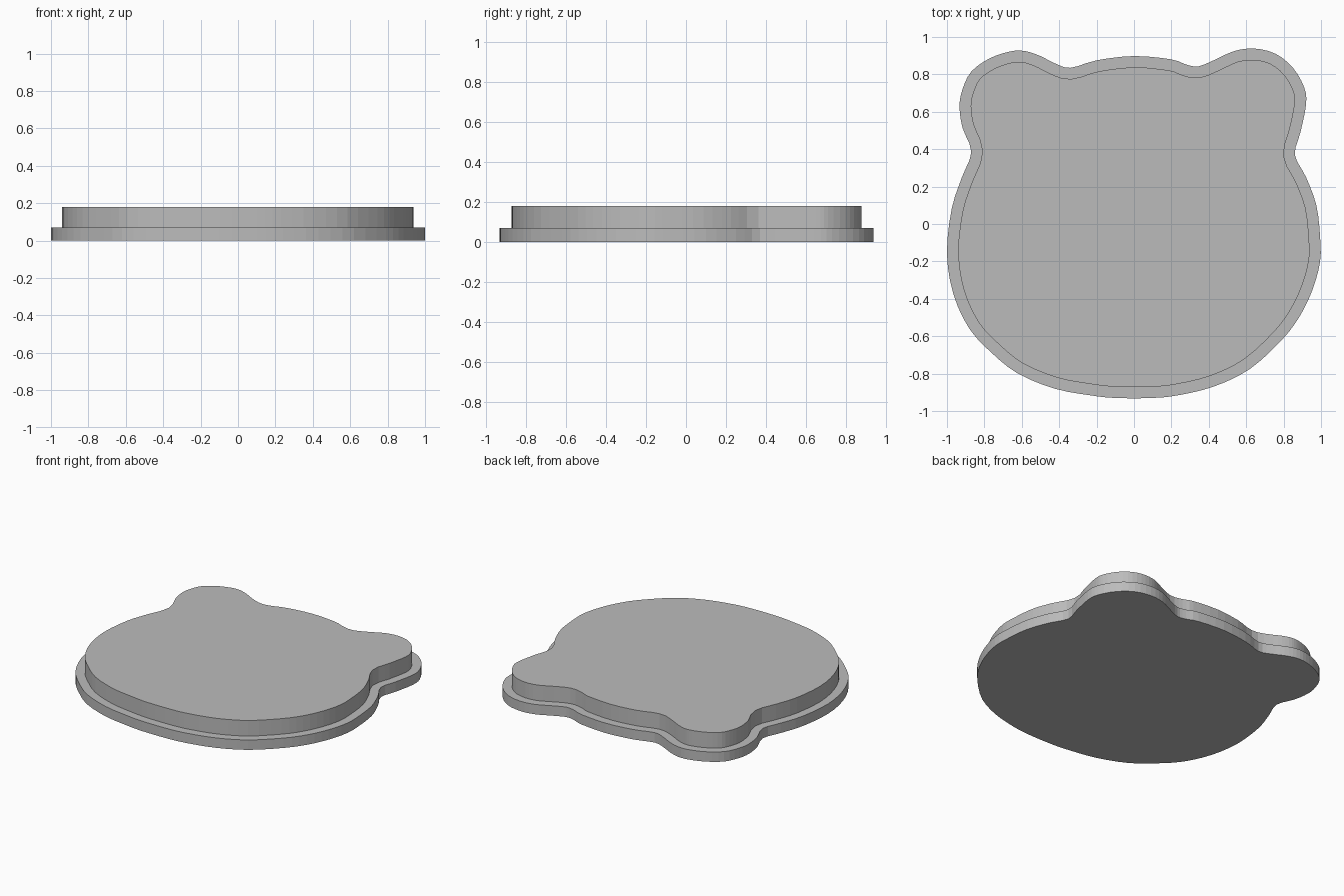
import bpy
import bmesh
from mathutils import Vector

cube = bpy.data.objects.get("Cube")
if cube:
    bpy.data.objects.remove(cube, do_unlink=True)

RIM_HEIGHT = 0.07
TOP_HEIGHT = 0.18
LEDGE_WIDTH = 0.06
STEPS_PER_SPAN = 3

# Outline control points, counterclockwise, grouped by feature
right_cheek = [(.1, -.93), (.24, -.915), (.43, -.868), (.62, -.775), (.79, -.62),
               (.885, -.495), (.955, -.35), (.995, -.2), (.995, -.07), (.975, .1), (.92, .25)]
right_ear = [(.86, .37), (.89, .49), (.92, .64), (.91, .73), (.85, .835),
             (.757, .91), (.645, .938), (.537, .925), (.43, .877), (.345, .843)]
brow = [(.28, .852), (.2, .88), (0, .898), (-.2, .875)]
left_ear = [(-.34, .835), (-.425, .86), (-.505, .9), (-.585, .925), (-.665, .922),
            (-.773, .885), (-.87, .815), (-.917, .72), (-.933, .63), (-.917, .515)]
left_cheek = [(-.87, .385), (-.92, .25), (-.975, .08), (-1, -.16), (-.965, -.377),
              (-.88, -.56), (-.76, -.69), (-.62, -.8), (-.425, -.88), (-.24, -.915), (-.1, -.93)]


def smooth_loop(points, steps):
    """Closed Catmull-Rom curve through the points."""
    pts = [Vector(p) for p in points]
    n = len(pts)
    loop = []
    for i in range(n):
        a, b, c, d = (pts[(i + k) % n] for k in (-1, 0, 1, 2))
        for s in range(steps):
            t = s / steps
            loop.append(b + (c - a) * t / 2
                        + (a - b * 2.5 + c * 2 - d / 2) * t ** 2
                        + (b * 3 - a - c * 3 + d) * t ** 3 / 2)
    return loop


def inset_loop(loop, distance):
    """Move every point of a counterclockwise loop inward along its normal."""
    n = len(loop)
    result = []
    for i, p in enumerate(loop):
        tangent = (loop[(i + 1) % n] - loop[i - 1]).normalized()
        result.append(p + Vector((-tangent.y, tangent.x)) * distance)
    return result


def stacked_solid(name, rings, material):
    """Closed solid skinned through a list of (loop, height) rings."""
    bm = bmesh.new()
    verts = [[bm.verts.new((p.x, p.y, z)) for p in loop] for loop, z in rings]
    for low, high in zip(verts, verts[1:]):
        n = len(low)
        for i in range(n):
            j = (i + 1) % n
            bm.faces.new((low[i], low[j], high[j], high[i]))
    bm.faces.new(list(reversed(verts[0])))
    bm.faces.new(verts[-1])
    mesh = bpy.data.meshes.new(name)
    bm.to_mesh(mesh)
    bm.free()
    mesh.materials.append(material)
    obj = bpy.data.objects.new(name, mesh)
    bpy.context.collection.objects.link(obj)
    return obj


# Single grey material
grey = bpy.data.materials.new("plain_grey")
grey.use_nodes = True
colour = (0.5, 0.5, 0.5, 1)
grey.diffuse_color = colour
grey.node_tree.nodes["Principled BSDF"].inputs["Base Color"].default_value = colour

# Low rim with the raised panel stepping in from its edge
outer = smooth_loop(right_cheek + right_ear + brow + left_ear + left_cheek, STEPS_PER_SPAN)
inner = inset_loop(outer, LEDGE_WIDTH)
stacked_solid("stepped_plate", [(outer, 0), (outer, RIM_HEIGHT),
                                (inner, RIM_HEIGHT), (inner, TOP_HEIGHT)], grey)
